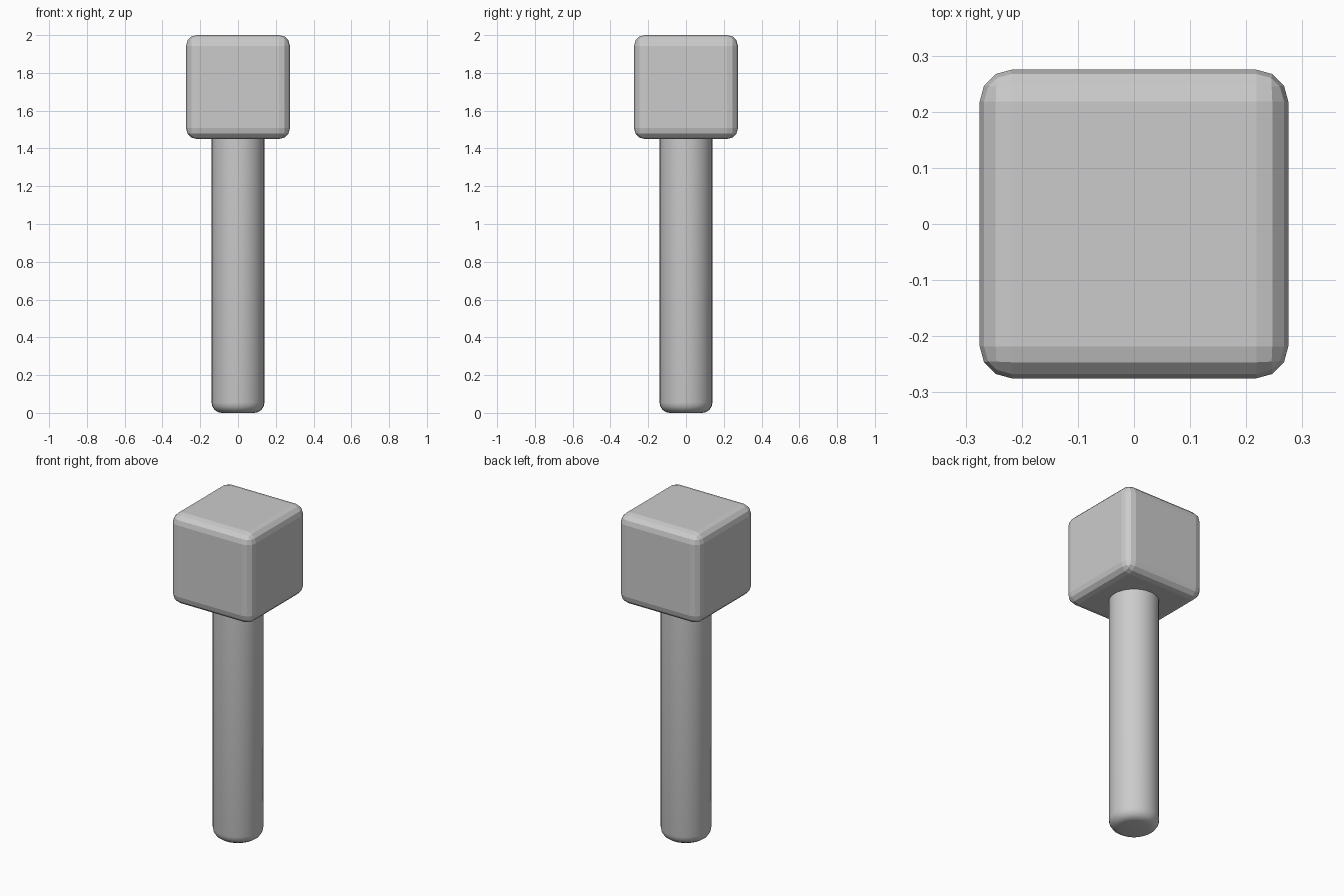
import bpy
import bmesh
import math

if "Cube" in bpy.data.objects:
    bpy.data.objects.remove(bpy.data.objects["Cube"])


def make_object(name, bm):
    mesh = bpy.data.meshes.new(name)
    bm.to_mesh(mesh)
    bm.free()
    obj = bpy.data.objects.new(name, mesh)
    bpy.context.collection.objects.link(obj)
    return obj


# Cube head with flat-shaded rounded edges
bm = bmesh.new()
bmesh.ops.create_cube(bm, size=0.55)
bmesh.ops.translate(bm, verts=bm.verts, vec=(0, 0, 1.725))
head = make_object("head", bm)
bevel = head.modifiers.new("rounded_edges", "BEVEL")
bevel.width = 0.057
bevel.segments = 3

# Round handle, lathed from a profile with a rounded lower end
R, FILLET, SIDES = 0.14, 0.055, 32
profile = [(R - FILLET + FILLET * math.sin(a), FILLET - FILLET * math.cos(a))
           for a in (math.radians(90 * i / 4) for i in range(5))]
profile.append((R, 1.5))
bm = bmesh.new()
rings = [[bm.verts.new((r * math.cos(2 * math.pi * k / SIDES),
                        r * math.sin(2 * math.pi * k / SIDES), z))
          for k in range(SIDES)] for r, z in profile]
for low, high in zip(rings, rings[1:]):
    for k in range(SIDES):
        n = (k + 1) % SIDES
        bm.faces.new((low[k], low[n], high[n], high[k]))
bm.faces.new(rings[0][::-1])
bm.faces.new(rings[-1])
handle = make_object("handle", bm)

bpy.context.view_layer.objects.active = handle
handle.select_set(True)
bpy.ops.object.shade_smooth_by_angle(angle=math.radians(40))
